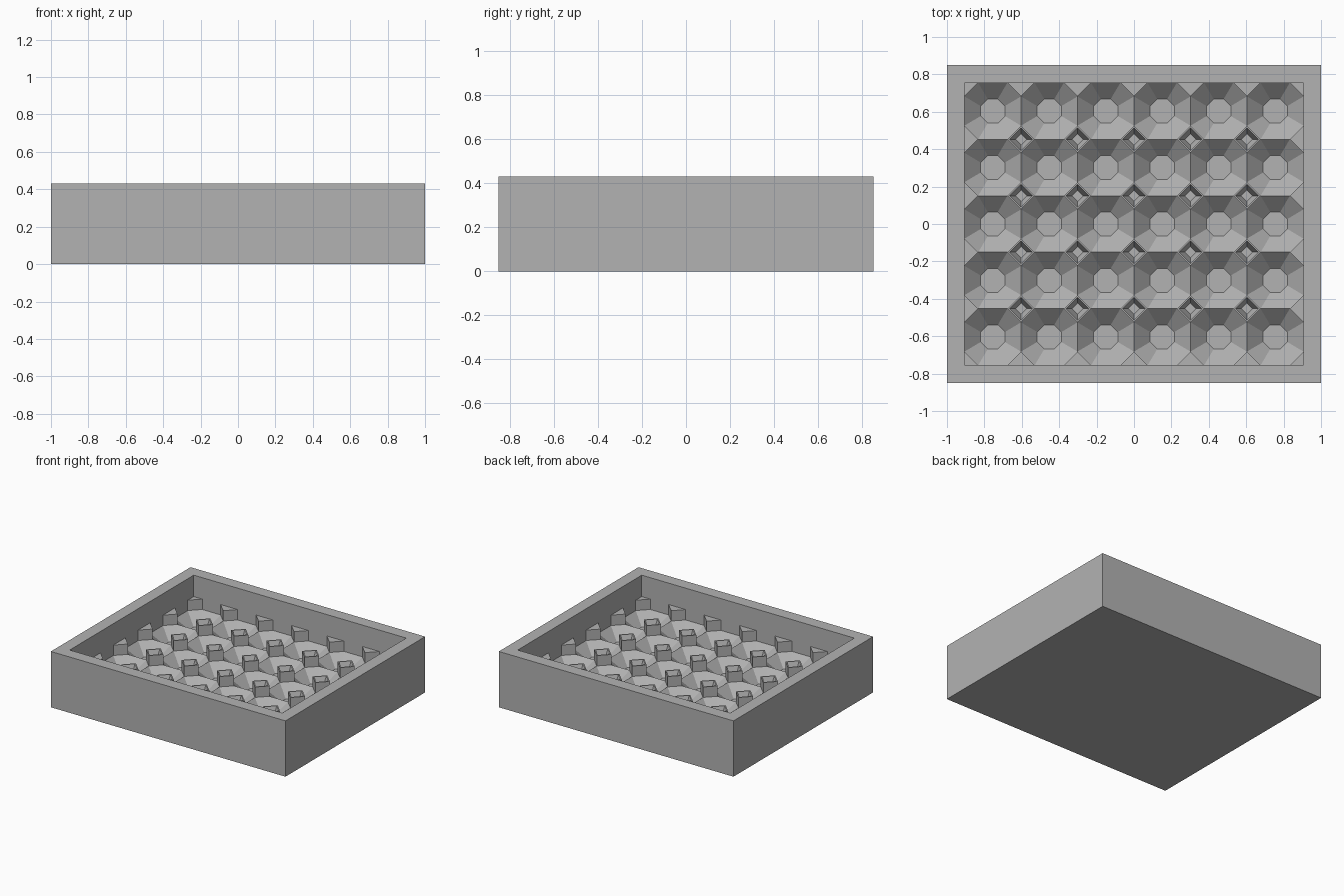
import bpy, bmesh, math
from mathutils import Vector

if "Cube" in bpy.data.objects:
    bpy.data.objects.remove(bpy.data.objects["Cube"], do_unlink=True)

# Overall sizes
HALF_X, HALF_Y, HEIGHT = 1.0, 0.85, 0.43
COLS, ROWS = 6, 5
PITCH = 0.302
IN_X, IN_Y = COLS * PITCH / 2, ROWS * PITCH / 2
FLOOR, RIDGE, POST_TOP = 0.1, 0.185, 0.265
POST = 0.073           # half diagonal of a post
DENT = 0.065           # octagon apothem of a cell floor

grey = bpy.data.materials.new("plain grey")
grey.use_nodes = True
grey.diffuse_color = (0.45, 0.45, 0.45, 1)
grey.node_tree.nodes["Principled BSDF"].inputs["Base Color"].default_value = (0.45, 0.45, 0.45, 1)


def finish(name, bm):
    bmesh.ops.remove_doubles(bm, verts=bm.verts, dist=0.0005)
    mesh = bpy.data.meshes.new(name)
    bm.to_mesh(mesh)
    bm.free()
    mesh.materials.append(grey)
    obj = bpy.data.objects.new(name, mesh)
    bpy.context.collection.objects.link(obj)
    return obj


def add_face(bm, points):
    return bm.faces.new([bm.verts.new(p) for p in points])


def rect(hx, hy, z):
    return [Vector((sx * hx, sy * hy, z)) for sx, sy in ((-1, -1), (1, -1), (1, 1), (-1, 1))]


def band(bm, low, high):
    n = len(low)
    for i in range(n):
        j = (i + 1) % n
        add_face(bm, (low[i], low[j], high[j], high[i]))


# Open tray: base, outer walls, rim and inner walls
bm = bmesh.new()
rings = [rect(HALF_X, HALF_Y, 0), rect(HALF_X, HALF_Y, HEIGHT),
         rect(IN_X, IN_Y, HEIGHT), rect(IN_X, IN_Y, FLOOR)]
add_face(bm, rings[0][::-1])
for low, high in zip(rings, rings[1:]):
    band(bm, low, high)
finish("tray", bm)

# Octagonal cells: flat floor with eight facets rising to the ridges
bm = bmesh.new()
half = PITCH / 2
flat = half - POST
radius = DENT / math.cos(math.pi / 8)
for col in range(COLS):
    for row in range(ROWS):
        centre = Vector(((col + 0.5) * PITCH - IN_X, (row + 0.5) * PITCH - IN_Y, 0))
        low, high = [], []
        for k in range(8):
            a = math.pi / 8 + k * math.pi / 4
            c, s = math.cos(a), math.sin(a)
            low.append(centre + Vector((radius * c, radius * s, FLOOR)))
            wide_x = abs(c) > abs(s)
            x, y = (half, flat) if wide_x else (flat, half)
            high.append(centre + Vector((math.copysign(x, c), math.copysign(y, s), RIDGE)))
        add_face(bm, low)
        band(bm, high, low)
bmesh.ops.recalc_face_normals(bm, faces=bm.faces)
if sum(f.normal.z for f in bm.faces) < 0:
    bmesh.ops.reverse_faces(bm, faces=bm.faces)
finish("cell_bed", bm)


def diamond(centre, r, z):
    ring = []
    for dx, dy in ((1, 0), (0, 1), (-1, 0), (0, -1)):
        x = max(-IN_X, min(IN_X, centre[0] + dx * r))
        y = max(-IN_Y, min(IN_Y, centre[1] + dy * r))
        ring.append(Vector((x, y, z)))
    return ring


# Diamond posts where cells meet; inner ones have a small hollow in the top
bm = bmesh.new()
for col in range(COLS + 1):
    for row in range(ROWS + 1):
        centre = (col * PITCH - IN_X, row * PITCH - IN_Y)
        inner = 0 < col < COLS and 0 < row < ROWS
        top = diamond(centre, POST, POST_TOP)
        band(bm, diamond(centre, POST, RIDGE), top)
        if inner:
            lip = diamond(centre, POST * 0.84, POST_TOP)
            pit = diamond(centre, POST * 0.42, POST_TOP - 0.06)
            band(bm, top, lip)
            band(bm, lip, pit)
            add_face(bm, pit)
        else:
            add_face(bm, top)
bmesh.ops.remove_doubles(bm, verts=bm.verts, dist=0.0005)
bmesh.ops.dissolve_degenerate(bm, dist=0.0005, edges=bm.edges)
finish("corner_posts", bm)
